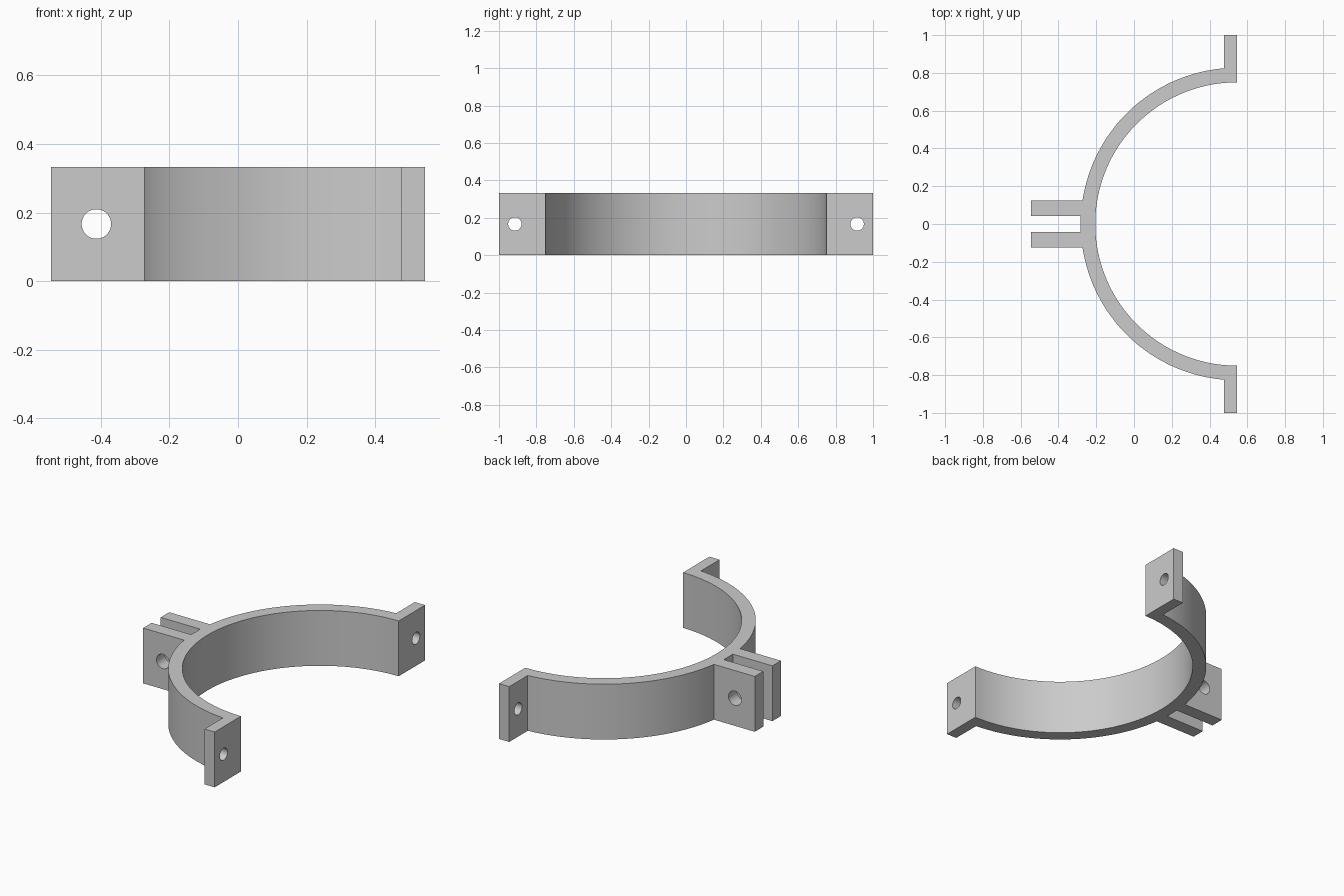
import bpy
import bmesh
from math import pi, sin, cos, asin
from mathutils import Matrix

cube = bpy.data.objects.get("Cube")
if cube:
    bpy.data.objects.remove(cube, do_unlink=True)

HEIGHT = 0.333
CENTRE_X = 0.545            # axis of the half ring
INNER, OUTER = 0.75, 0.827
FLANGE_X = 0.477            # outer face of the end flanges
EAR_IN, EAR_OUT, EAR_TIP = 0.043, 0.124, -0.545
STEPS = 48

metal = bpy.data.materials.new("grey metal")
metal.use_nodes = True
grey = (0.6, 0.6, 0.6, 1)
metal.diffuse_color = grey
metal.node_tree.nodes["Principled BSDF"].inputs["Base Color"].default_value = grey


def arc(radius, start, end):
    """Points on the ring, with the angle measured from the -x direction."""
    angles = [start + (end - start) * i / STEPS for i in range(STEPS + 1)]
    return [(CENTRE_X - radius * cos(a), radius * sin(a)) for a in angles]


def extrude_outline(name, points):
    bm = bmesh.new()
    face = bm.faces.new([bm.verts.new((x, y, 0)) for x, y in points])
    top = bmesh.ops.extrude_face_region(bm, geom=[face])["geom"]
    verts = [v for v in top if isinstance(v, bmesh.types.BMVert)]
    bmesh.ops.translate(bm, verts=verts, vec=(0, 0, HEIGHT))
    bmesh.ops.recalc_face_normals(bm, faces=bm.faces)
    mesh = bpy.data.meshes.new(name)
    bm.to_mesh(mesh)
    bm.free()
    mesh.materials.append(metal)
    obj = bpy.data.objects.new(name, mesh)
    bpy.context.collection.objects.link(obj)
    return obj


def add_drill(bm, location, radius, length, axis):
    turn = Matrix.Rotation(pi / 2, 4, axis)
    bmesh.ops.create_cone(bm, cap_ends=True, segments=48, radius1=radius,
                          radius2=radius, depth=length,
                          matrix=Matrix.Translation(location) @ turn)


# Half outline: slot, ear, outer arc, flange, inner arc; then mirrored
ear_angle = asin(EAR_OUT / OUTER)
flange_angle = pi / 2 - asin((CENTRE_X - FLANGE_X) / OUTER)
half = [(CENTRE_X - OUTER, EAR_IN), (EAR_TIP, EAR_IN), (EAR_TIP, EAR_OUT)]
half += arc(OUTER, ear_angle, flange_angle)
half += [(FLANGE_X, 1), (CENTRE_X, 1)]
half += arc(INNER, pi / 2, 0)
mirrored = [(x, -y) for x, y in reversed(half[:-1])]
clamp = extrude_outline("half_ring_clamp", half + mirrored)

# Bolt holes: one through both ears, one through each flange
bm = bmesh.new()
add_drill(bm, (-0.413, 0, HEIGHT / 2), 0.043, 0.5, 'X')
for side in (-1, 1):
    add_drill(bm, (0.51, side * 0.915, HEIGHT / 2), 0.036, 0.2, 'Y')
drill_mesh = bpy.data.meshes.new("bolt_hole_cutter")
bm.to_mesh(drill_mesh)
bm.free()
drill_mesh.materials.append(metal)
drill = bpy.data.objects.new("bolt_hole_cutter", drill_mesh)
bpy.context.collection.objects.link(drill)

bpy.ops.object.select_all(action='DESELECT')
bpy.context.view_layer.objects.active = clamp
clamp.select_set(True)
cut = clamp.modifiers.new("bolt_holes", 'BOOLEAN')
cut.operation = 'DIFFERENCE'
cut.solver = 'EXACT'
cut.object = drill
bpy.ops.object.modifier_apply(modifier=cut.name)
bpy.data.objects.remove(drill, do_unlink=True)
bpy.ops.object.shade_smooth_by_angle(angle=pi / 6)
